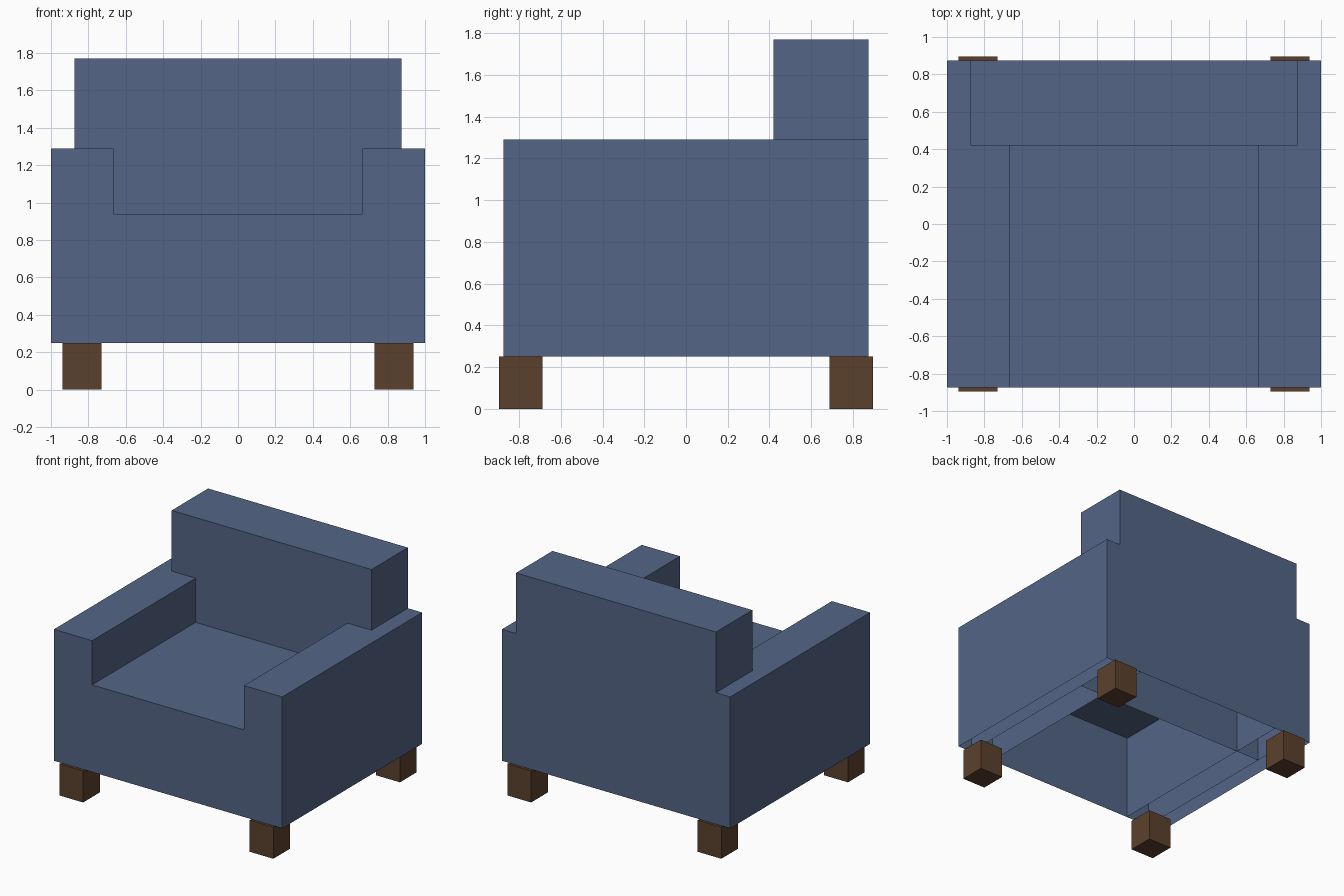
import bpy
import bmesh

cube = bpy.data.objects.get("Cube")
if cube:
    bpy.data.objects.remove(cube, do_unlink=True)


def make_material(name, rgb):
    mat = bpy.data.materials.new(name)
    mat.use_nodes = True
    colour = (*rgb, 1.0)
    mat.diffuse_color = colour
    mat.node_tree.nodes["Principled BSDF"].inputs["Base Color"].default_value = colour
    return mat


def make_object(name, bm, mat):
    mesh = bpy.data.meshes.new(name)
    bm.to_mesh(mesh)
    bm.free()
    mesh.materials.append(mat)
    obj = bpy.data.objects.new(name, mesh)
    bpy.context.collection.objects.link(obj)
    return obj


def add_quad(bm, corners):
    return bm.faces.new([bm.verts.new(c) for c in corners])


fabric = make_material("blue fabric", (0.087, 0.130, 0.238))
wood = make_material("brown wood", (0.105, 0.053, 0.026))

# Main dimensions
SIDE, BACK_SIDE, SEAT_SIDE = 1.0, 0.875, 0.665
FRONT, BACK_FRONT, REAR = -0.875, 0.42, 0.875
BASE, SEAT_TOP, ARM_TOP, BACK_TOP = 0.25, 0.94, 1.29, 1.77

# Upholstery: seat, arms and backrest as one skin, open underneath
xs = [-SIDE, -BACK_SIDE, -SEAT_SIDE, SEAT_SIDE, BACK_SIDE, SIDE]
ys = [FRONT, BACK_FRONT, REAR]
zs = [BASE, SEAT_TOP, ARM_TOP, BACK_TOP]
levels = (xs, ys, zs)


def solid(cell):
    if any(c < 0 or c >= len(l) - 1 for c, l in zip(cell, levels)):
        return False
    x, y, z = [(l[c] + l[c + 1]) / 2 for c, l in zip(cell, levels)]
    in_seat = z < SEAT_TOP
    in_arm = abs(x) > SEAT_SIDE and z < ARM_TOP
    in_back = abs(x) < BACK_SIDE and y > BACK_FRONT
    return in_seat or in_arm or in_back


bm = bmesh.new()
cells = [(i, j, k) for i in range(len(xs) - 1)
         for j in range(len(ys) - 1) for k in range(len(zs) - 1)]
for cell in filter(solid, cells):
    for axis in range(3):
        for step in (0, 1):
            beside = list(cell)
            beside[axis] += 2 * step - 1
            underside = axis == 2 and beside[2] < 0
            if underside or solid(beside):
                continue
            u, v = (axis + 1) % 3, (axis + 2) % 3
            ring = []
            for du, dv in ((0, 0), (1, 0), (1, 1), (0, 1)):
                idx = list(cell)
                idx[axis] += step
                idx[u] += du
                idx[v] += dv
                ring.append([l[n] for l, n in zip(levels, idx)])
            add_quad(bm, ring if step else ring[::-1])
bmesh.ops.remove_doubles(bm, verts=bm.verts, dist=0.0001)
bmesh.ops.dissolve_limit(bm, angle_limit=0.01, verts=bm.verts, edges=bm.edges)
make_object("upholstery", bm, fabric)

# Thin inner panels under the arms and backrest
GAP = 0.002
low, high = BASE + GAP, SEAT_TOP - GAP
bm = bmesh.new()
for x in (-BACK_SIDE, -SEAT_SIDE, SEAT_SIDE, BACK_SIDE):
    y0, y1 = FRONT + GAP, REAR - GAP
    ring = [(x, y0, low), (x, y1, low), (x, y1, high), (x, y0, high)]
    add_quad(bm, ring if x > 0 else ring[::-1])
w = BACK_SIDE - GAP
add_quad(bm, [(-w, BACK_FRONT, low), (w, BACK_FRONT, low),
              (w, BACK_FRONT, high), (-w, BACK_FRONT, high)])
make_object("inner_panels", bm, fabric)

# Four square legs
LEG = 0.208
for side, sx in (("right", -1), ("left", 1)):
    for end, sy in (("front", -1), ("back", 1)):
        bm = bmesh.new()
        bmesh.ops.create_cube(bm, size=1)
        bmesh.ops.scale(bm, vec=(LEG, LEG, BASE), verts=bm.verts)
        bmesh.ops.translate(bm, vec=(sx * 0.833, sy * 0.792, BASE / 2), verts=bm.verts)
        make_object(f"{end}_{side}_leg", bm, wood)
